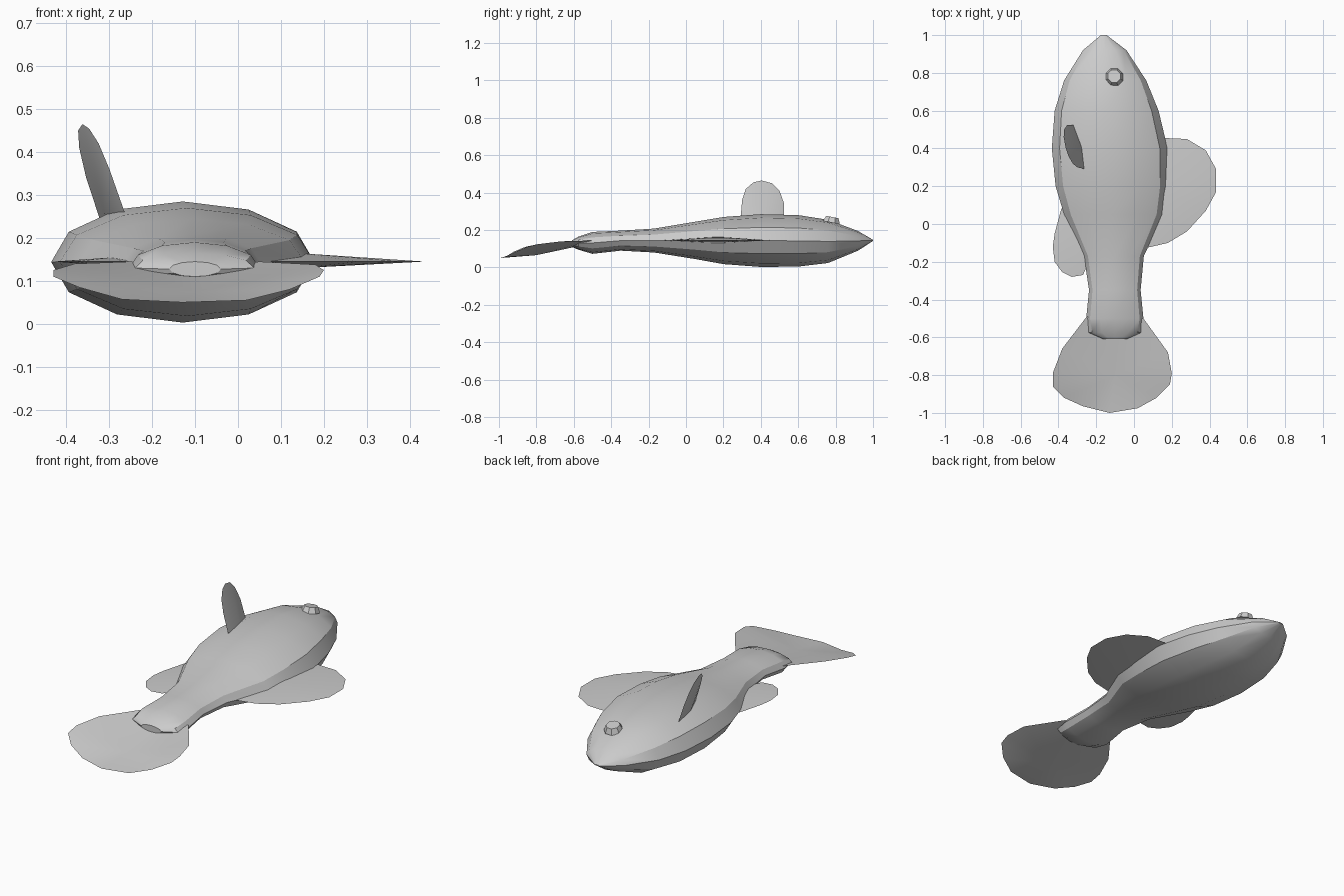
import bpy, bmesh, math
from mathutils import Vector, Matrix

cube = bpy.data.objects.get("Cube")
if cube:
    bpy.data.objects.remove(cube, do_unlink=True)

grey = bpy.data.materials.new("plain grey")
grey.use_nodes = True
grey.diffuse_color = (0.6, 0.6, 0.6, 1)
grey.node_tree.nodes["Principled BSDF"].inputs["Base Color"].default_value = (0.6, 0.6, 0.6, 1)


def finish(bm, name, angle=30):
    bmesh.ops.recalc_face_normals(bm, faces=bm.faces)
    mesh = bpy.data.meshes.new(name)
    bm.to_mesh(mesh)
    bm.free()
    mesh.materials.append(grey)
    obj = bpy.data.objects.new(name, mesh)
    bpy.context.collection.objects.link(obj)
    bpy.ops.object.select_all(action='DESELECT')
    bpy.context.view_layer.objects.active = obj
    obj.select_set(True)
    bpy.ops.object.shade_smooth_by_angle(angle=math.radians(angle))
    return obj


def loft(name, sections, sides=12):
    """Join flattened oval rings: (y, x min, x max, z min, z max)."""
    bm = bmesh.new()
    rings = []
    for y, x0, x1, z0, z1 in sections:
        ring = []
        for i in range(sides):
            a = math.tau * i / sides
            ring.append(bm.verts.new(((x0 + x1) / 2 + (x1 - x0) / 2 * math.cos(a), y,
                                      (z0 + z1) / 2 + (z1 - z0) / 2 * math.sin(a))))
        rings.append(ring)
    for a, b in zip(rings, rings[1:]):
        for i in range(sides):
            j = (i + 1) % sides
            bm.faces.new((a[i], a[j], b[j], b[i]))
    bm.faces.new(rings[0])
    bm.faces.new(rings[-1])
    return finish(bm, name)


def fin(name, outline, hub, half_thickness):
    """Thin lens: a sharp outline joined to a raised hub on both sides."""
    bm = bmesh.new()
    rim = [bm.verts.new(p) for p in outline]
    for sign in (1, -1):
        centre = bm.verts.new(Vector(hub) + sign * Vector(half_thickness))
        for i, v in enumerate(rim):
            bm.faces.new((v, rim[(i + 1) % len(rim)], centre))
    return finish(bm, name)


# Body lying on its side, from nose to tail root
loft("body", [
    (1.0, -0.175, -0.145, 0.142, 0.148),
    (0.92, -0.27, -0.04, 0.09, 0.195),
    (0.76, -0.37, 0.065, 0.024, 0.255),
    (0.6, -0.42, 0.13, 0.005, 0.28),
    (0.4, -0.435, 0.178, 0.003, 0.285),
    (0.2, -0.415, 0.178, 0.018, 0.27),
    (0.05, -0.37, 0.155, 0.045, 0.245),
    (-0.17, -0.265, 0.052, 0.08, 0.208),
    (-0.35, -0.238, 0.035, 0.09, 0.197),
    (-0.5, -0.253, 0.05, 0.073, 0.19),
    (-0.575, -0.24, 0.038, 0.095, 0.165),
    (-0.61, -0.16, -0.04, 0.11, 0.145),
])

# Tail fan, curled down in the middle
fin("tail_fin", [
    (-0.25, -0.49, 0.145), (-0.38, -0.66, 0.14), (-0.43, -0.79, 0.125),
    (-0.43, -0.86, 0.11), (-0.37, -0.92, 0.085), (-0.27, -0.965, 0.057),
    (-0.13, -1.0, 0.05), (0.02, -0.975, 0.055), (0.12, -0.92, 0.08),
    (0.19, -0.85, 0.11), (0.2, -0.79, 0.125), (0.18, -0.68, 0.138),
    (0.05, -0.5, 0.145), (-0.1, -0.5, 0.13),
], (-0.1, -0.8, 0.07), (0, 0, 0.004))

# Large back fin and small belly fin, level with the body's edge
back = [(0.05, 0.4), (0.165, 0.455), (0.28, 0.45), (0.38, 0.39), (0.435, 0.29),
        (0.435, 0.17), (0.38, 0.07), (0.28, -0.04), (0.18, -0.1), (0.05, -0.13)]
fin("back_fin", [(x, y, 0.145) for x, y in back], (0.15, 0.17, 0.147), (0, 0, 0.017))

belly = [(-0.34, 0.12), (-0.385, 0.08), (-0.42, -0.05), (-0.43, -0.12), (-0.42, -0.2),
         (-0.38, -0.255), (-0.33, -0.28), (-0.27, -0.27), (-0.24, -0.2)]
fin("belly_fin", [(x, y, 0.145) for x, y in belly], (-0.29, -0.06, 0.145), (0, 0, 0.01))

# Flank fin standing up, leaning outward
flank = [(0.29, 0.24), (0.3, 0.36), (0.32, 0.42), (0.36, 0.455), (0.405, 0.465),
         (0.46, 0.45), (0.5, 0.41), (0.525, 0.34), (0.525, 0.23)]
fin("flank_fin", [(-0.29 - 0.27 * (y - 0.4) - 0.33 * (z - 0.25), y, z) for y, z in flank],
    (-0.295, 0.405, 0.265), (0.016, 0.004, 0.005))

# Raised eye
bm = bmesh.new()
bmesh.ops.create_cone(bm, cap_ends=True, segments=8, radius1=0.05, radius2=0.036, depth=0.03,
                      matrix=Matrix.Translation((-0.105, 0.78, 0.255))
                      @ Matrix.Rotation(-0.2, 4, 'X') @ Matrix.Rotation(math.pi / 8, 4, 'Z'))
finish(bm, "eye")
